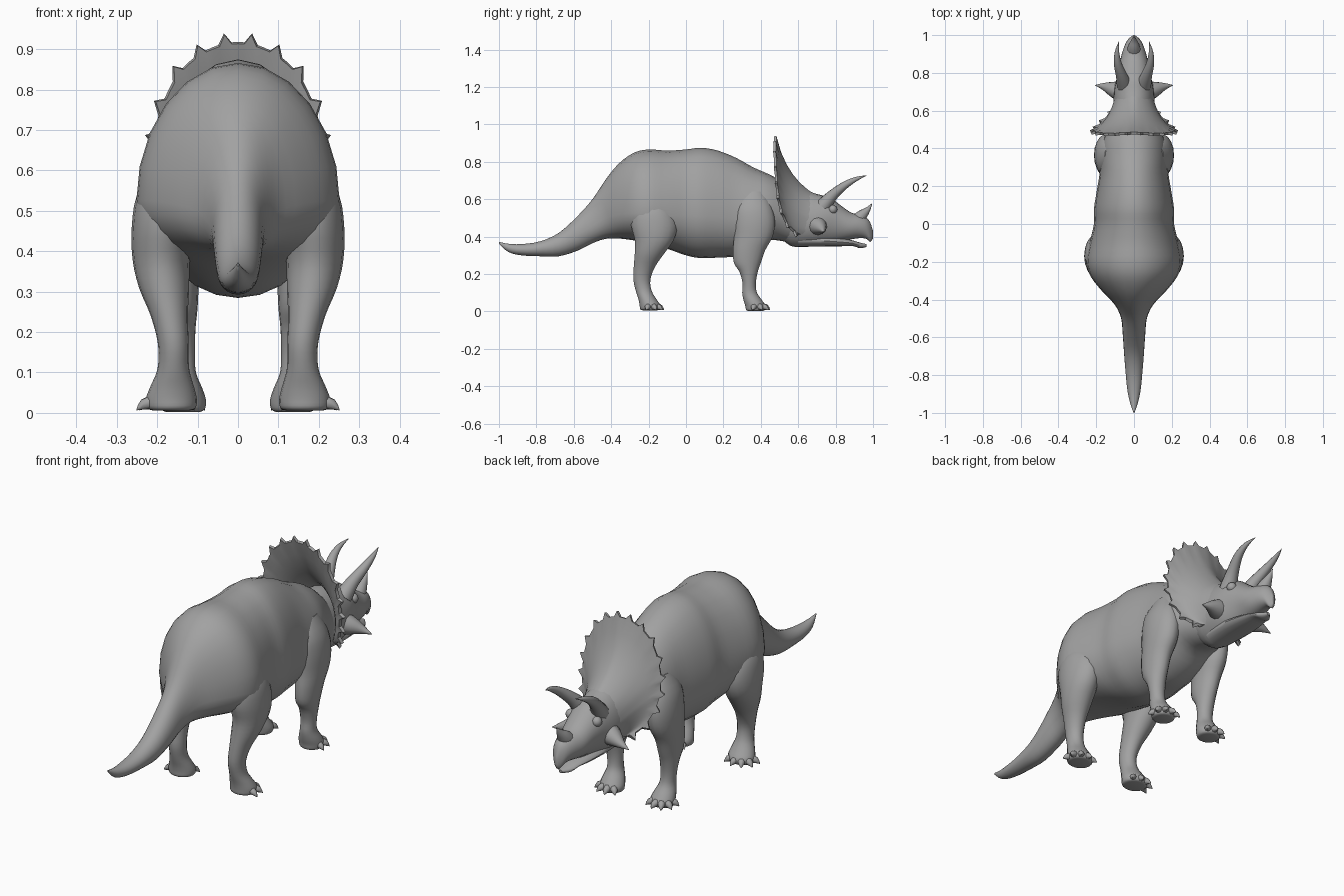
import bpy, bmesh, math
from mathutils import Vector

if "Cube" in bpy.data.objects:
    bpy.data.objects.remove(bpy.data.objects["Cube"])

hide = bpy.data.materials.new("grey hide")
hide.diffuse_color = (0.36, 0.36, 0.36, 1)
hide.use_nodes = True
hide.node_tree.nodes["Principled BSDF"].inputs["Base Color"].default_value = hide.diffuse_color
TAU = 2 * math.pi


def smooth(keys, n):
    """Catmull-Rom interpolation through key tuples."""
    out = []
    for i in range(len(keys) - 1):
        p = [keys[min(max(i + k, 0), len(keys) - 1)] for k in (-1, 0, 1, 2)]
        for s in range(n):
            t = s / n
            out.append(tuple(
                0.5 * (2 * b + (c - a) * t + (2 * a - 5 * b + 4 * c - d) * t ** 2
                       + (3 * b - a - 3 * c + d) * t ** 3)
                for a, b, c, d in zip(*p)))
    return out + [tuple(keys[-1])]


def finish(name, bm, mirror=False, angle=50):
    bmesh.ops.recalc_face_normals(bm, faces=bm.faces[:])
    for f in bm.faces:
        f.smooth = True
    me = bpy.data.meshes.new(name)
    bm.to_mesh(me)
    bm.free()
    me.materials.append(hide)
    me.set_sharp_from_angle(angle=math.radians(angle))
    ob = bpy.data.objects.new(name, me)
    bpy.context.collection.objects.link(ob)
    if mirror:
        m = ob.modifiers.new("mirror", 'MIRROR')
        m.use_mirror_merge = False
    return ob


def add_loft(bm, rings):
    """Skin a list of point rings and close both ends."""
    vs = [[bm.verts.new(p) for p in r] for r in rings]
    n = len(vs[0])
    for a, b in zip(vs, vs[1:]):
        for i in range(n):
            j = (i + 1) % n
            bm.faces.new((a[i], a[j], b[j], b[i]))
    bm.faces.new(vs[0])
    bm.faces.new(vs[-1])


def long_rings(keys, n=24, steps=3):
    """Rings across y from (y, top, bottom, half width, height of widest point 0-1)."""
    rings = []
    for y, top, bot, w, mid in smooth(keys, steps):
        w = max(w, 0.002)
        zc = bot + (top - bot) * mid
        ring = []
        for i in range(n):
            c, s = math.cos(TAU * i / n), math.sin(TAU * i / n)
            ring.append((w * c, y, zc + s * ((top - zc) if s > 0 else (zc - bot))))
        rings.append(ring)
    return rings


def leg_rings(keys, n=18, steps=3):
    """Flat rings from (z, x, y, rx, ry)."""
    return [[(x + rx * math.cos(TAU * i / n), y + ry * math.sin(TAU * i / n), z)
             for i in range(n)] for z, x, y, rx, ry in smooth(keys, steps)]


def tube_rings(keys, n=12, steps=4):
    """Tapered tube along a path of (x, y, z, radius)."""
    pts = smooth(keys, steps)
    rings = []
    for k, p in enumerate(pts):
        a, b = pts[max(k - 1, 0)], pts[min(k + 1, len(pts) - 1)]
        d = (Vector(b[:3]) - Vector(a[:3])).normalized()
        u = d.cross(Vector((1, 0, 0.3))).normalized()
        v = d.cross(u)
        r = max(p[3], 0.001)
        rings.append([Vector(p[:3]) + r * (math.cos(TAU * i / n) * u + math.sin(TAU * i / n) * v)
                      for i in range(n)])
    return rings


def part(name, rings, mirror=False):
    bm = bmesh.new()
    add_loft(bm, rings)
    return finish(name, bm, mirror)


# Trunk, neck and tail
part("body", long_rings([
    (-1.0, .372, .362, .002, .5), (-.95, .362, .318, .02, .5), (-.88, .36, .30, .035, .5),
    (-.78, .375, .295, .045, .5), (-.68, .42, .295, .053, .48), (-.58, .51, .325, .06, .45),
    (-.5, .60, .365, .068, .4), (-.43, .705, .388, .10, .35), (-.36, .79, .39, .165, .32),
    (-.28, .848, .38, .228, .31), (-.2, .866, .365, .252, .31), (-.1, .86, .335, .235, .34),
    (0, .866, .30, .212, .38), (.08, .875, .285, .212, .38), (.17, .86, .288, .198, .38),
    (.27, .82, .295, .182, .38), (.36, .77, .33, .18, .38), (.44, .735, .38, .165, .4),
    (.52, .69, .375, .13, .45), (.6, .62, .36, .10, .5)]))

# Skull with a beak that droops at the front
part("head", long_rings([
    (.5, .64, .40, .09, .5), (.56, .65, .35, .105, .45), (.64, .645, .345, .108, .45),
    (.71, .625, .352, .105, .48), (.77, .61, .36, .092, .55), (.82, .572, .372, .08, .55),
    (.88, .53, .385, .07, .5), (.93, .515, .392, .055, .5), (.965, .50, .388, .04, .5),
    (.985, .475, .372, .024, .5), (1.0, .43, .39, .004, .5)]))
part("lower_jaw", long_rings([
    (.6, .42, .345, .07, .5), (.72, .41, .347, .075, .5), (.82, .395, .348, .065, .5),
    (.89, .38, .35, .05, .5), (.93, .368, .338, .036, .5), (.965, .36, .345, .008, .5)],
    n=16))

# Horns, cheek spikes and eyelids
part("brow_horns", tube_rings([
    (.05, .735, .565, .042), (.066, .785, .622, .03), (.086, .85, .675, .021),
    (.09, .91, .708, .012), (.08, .965, .727, .001)]), mirror=True)
part("nose_horn", tube_rings([
    (0, .905, .475, .042), (0, .942, .515, .03), (0, .972, .545, .015),
    (0, .995, .578, .001)]))
part("cheek_spikes", tube_rings([
    (.07, .70, .46, .055), (.115, .715, .45, .04), (.16, .728, .438, .02),
    (.207, .735, .425, .001)]), mirror=True)
bm = bmesh.new()
bmesh.ops.create_uvsphere(bm, u_segments=12, v_segments=8, radius=.024)
bmesh.ops.translate(bm, verts=bm.verts[:], vec=(.07, .785, .545))
finish("eyelids", bm, mirror=True)

# Neck frill: curved sheet between skull and scalloped rim
rim_half = [(.12, .60, .42), (.165, .55, .465), (.2, .512, .55), (.21, .495, .64),
            (.197, .487, .735), (.15, .482, .838), (.08, .483, .897), (0, .487, .918)]
root_half = [(.085, .68, .40), (.095, .68, .43), (.1, .68, .47), (.1, .68, .50),
             (.09, .69, .54), (.07, .71, .57), (.035, .74, .59), (0, .76, .595)]


def both_sides(half):
    return half + [(-x, y, z) for x, y, z in reversed(half[:-1])]


rim = smooth(both_sides(rim_half), 5)
root = smooth(both_sides(root_half), 5)
centre = len(rim) // 2
bm = bmesh.new()
rows = []
for c, (e, r) in enumerate(zip(rim, root)):
    e, r = Vector(e), Vector(r)
    ctrl = (e + r) / 2
    high = max(0, (e.z - .6) / .3)
    ctrl += Vector((-.2 * ctrl.x, -.035 - .03 * high, -.09 * high))
    col = [r * (1 - t) ** 2 + ctrl * 2 * t * (1 - t) + e * t * t for t in (k / 7 for k in range(8))]
    if (c - centre) % 4 == 2:      # pointed rim studs
        out = (e - Vector((0, .58, .58))).normalized()
        out.y *= .4
        col[-1] = e + out * .026
    rows.append([bm.verts.new(p) for p in col])
for a, b in zip(rows, rows[1:]):
    for i in range(7):
        bm.faces.new((a[i], a[i + 1], b[i + 1], b[i]))
bmesh.ops.recalc_face_normals(bm, faces=bm.faces[:])
bmesh.ops.solidify(bm, geom=bm.faces[:], thickness=.014)
finish("frill", bm, angle=45)


# Legs with clawed feet
def leg(name, keys, foot_x, foot_y, rx, ry):
    bm = bmesh.new()
    add_loft(bm, leg_rings(keys))
    for deg in (-15, 25, 62, 98, 135):
        d = Vector((math.cos(math.radians(deg)) * rx, math.sin(math.radians(deg)) * ry, 0))
        base = Vector((foot_x, foot_y, 0)) + d * .72
        mid, tip = base + d * .33, base + d * .62
        add_loft(bm, tube_rings([(base.x, base.y, .026, .018), (mid.x, mid.y, .021, .014),
                                 (tip.x, tip.y, .007, .001)], n=8, steps=2))
    finish(name, bm, mirror=True)


leg("hind_legs", [
    (.62, .16, -.19, .045, .06), (.54, .175, -.18, .075, .11), (.46, .185, -.17, .078, .125),
    (.38, .19, -.17, .071, .105), (.31, .183, -.195, .062, .08), (.24, .17, -.222, .046, .058),
    (.17, .16, -.236, .038, .046), (.11, .16, -.226, .039, .043), (.065, .163, -.206, .054, .049),
    (.035, .165, -.193, .063, .056), (.012, .165, -.193, .06, .053), (.006, .165, -.193, .045, .04)],
    .168, -.192, .064, .056)
leg("front_legs", [
    (.64, .12, .36, .035, .06), (.56, .137, .36, .06, .10), (.48, .145, .365, .066, .112),
    (.40, .148, .36, .062, .105), (.33, .15, .338, .054, .088), (.26, .148, .328, .048, .073),
    (.21, .147, .335, .042, .049), (.15, .144, .338, .037, .036), (.10, .141, .34, .037, .04),
    (.06, .138, .357, .05, .05), (.03, .136, .371, .057, .055), (.008, .136, .371, .053, .05),
    (.002, .136, .371, .04, .038)],
    .137, .375, .058, .056)
